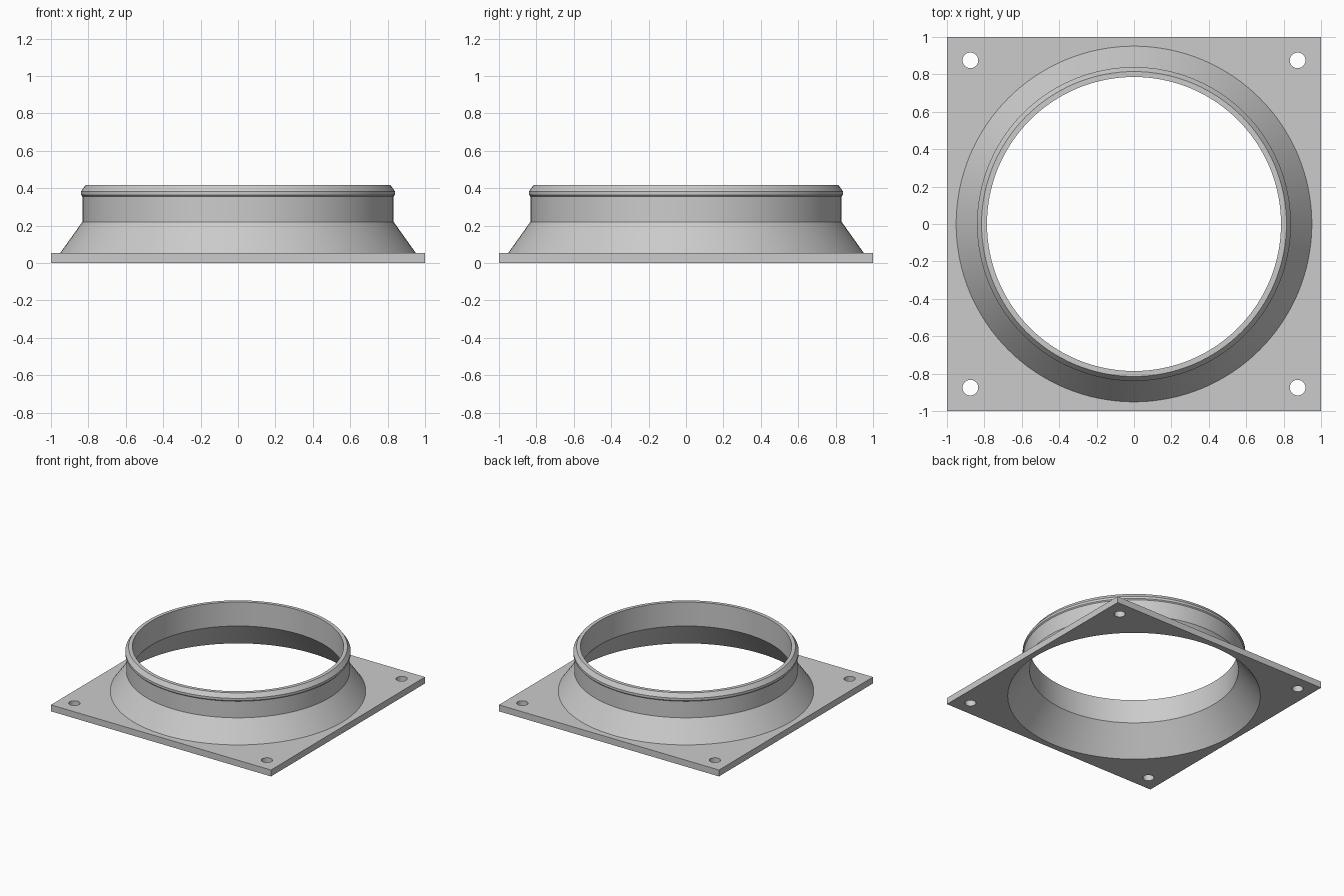
import bpy
import math

SEGMENTS = 128

cube = bpy.data.objects.get("Cube")
if cube:
    bpy.data.objects.remove(cube, do_unlink=True)

grey = bpy.data.materials.new("plain grey")
grey.use_nodes = True
colour = (0.6, 0.6, 0.6, 1)
grey.diffuse_color = colour
grey.node_tree.nodes["Principled BSDF"].inputs["Base Color"].default_value = colour


def lathe(name, profile):
    """Closed solid of revolution from (radius, height) points, bottom to top."""
    rings = len(profile)
    verts = [(r * math.cos(math.tau * i / SEGMENTS), r * math.sin(math.tau * i / SEGMENTS), z)
             for r, z in profile for i in range(SEGMENTS)]
    faces = [tuple(reversed(range(SEGMENTS))),
             tuple(range((rings - 1) * SEGMENTS, rings * SEGMENTS))]
    for k in range(rings - 1):
        for i in range(SEGMENTS):
            a, b = k * SEGMENTS + i, k * SEGMENTS + (i + 1) % SEGMENTS
            faces.append((a, b, b + SEGMENTS, a + SEGMENTS))
    mesh = bpy.data.meshes.new(name)
    mesh.from_pydata(verts, [], faces)
    obj = bpy.data.objects.new(name, mesh)
    bpy.context.collection.objects.link(obj)
    return obj


def combine(target, tool, operation):
    """Apply a boolean and remove the tool object."""
    tool.hide_render = True
    mod = target.modifiers.new("boolean", 'BOOLEAN')
    mod.operation = operation
    mod.solver = 'EXACT'
    mod.object = tool
    bpy.ops.object.select_all(action='DESELECT')
    target.select_set(True)
    bpy.context.view_layer.objects.active = target
    bpy.ops.object.modifier_apply(modifier=mod.name)
    bpy.data.objects.remove(tool, do_unlink=True)


# Square base plate
bpy.ops.mesh.primitive_cube_add(size=1, location=(0, 0, 0.0265))
flange = bpy.context.object
flange.name = "flanged_collar"
flange.scale = (2, 2, 0.053)
bpy.ops.object.transform_apply(location=True, rotation=False, scale=True)

# Sloped skirt, straight neck and chamfered lip
combine(flange, lathe("outer_collar", [
    (0.951, 0.02), (0.951, 0.053), (0.832, 0.22), (0.832, 0.356),
    (0.839, 0.364), (0.839, 0.383), (0.815, 0.417)]), 'UNION')

# Flared bore through the whole part
combine(flange, lathe("bore", [
    (0.989, -0.05), (0.786, 0.22), (0.786, 0.6)]), 'DIFFERENCE')

# Corner bolt holes
for x in (-0.875, 0.875):
    for y in (-0.875, 0.875):
        bpy.ops.mesh.primitive_cylinder_add(vertices=32, radius=0.042, depth=0.3,
                                            location=(x, y, 0))
        combine(flange, bpy.context.object, 'DIFFERENCE')

flange.data.materials.clear()
flange.data.materials.append(grey)
for face in flange.data.polygons:
    face.material_index = 0
bpy.ops.object.select_all(action='DESELECT')
flange.select_set(True)
bpy.context.view_layer.objects.active = flange
bpy.ops.object.shade_smooth_by_angle(angle=math.radians(20))
